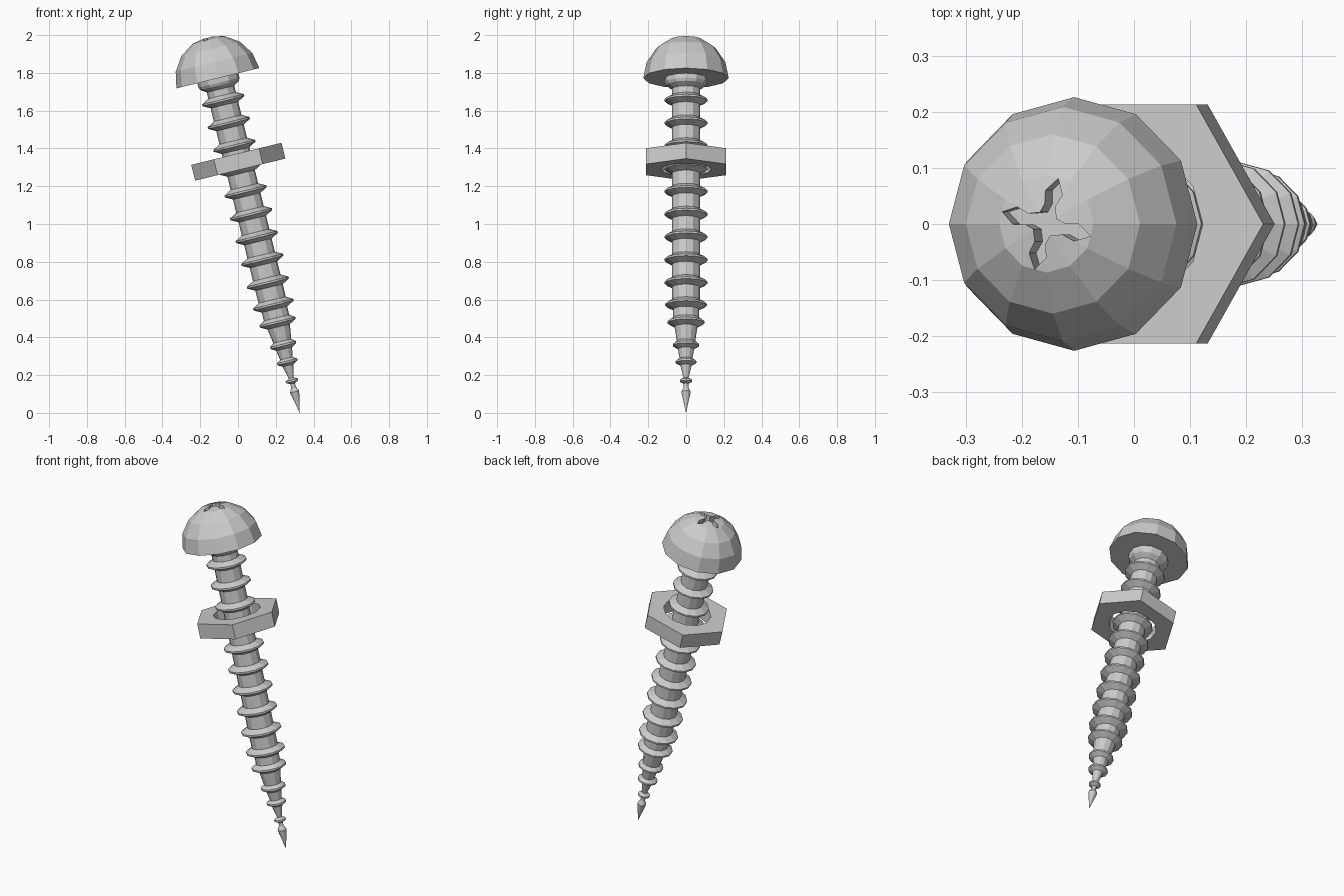
import bpy, bmesh
from math import sin, cos, pi, radians
from mathutils import Matrix

if "Cube" in bpy.data.objects:
    bpy.data.objects.remove(bpy.data.objects["Cube"])

# Everything is built along a local z axis (tip at origin), then leaned over
LEAN = Matrix.Translation((0.327, 0, 0)) @ Matrix.Rotation(radians(-13.75), 4, 'Y')
HEAD_S, HEAD_R = 1.824, 0.226


def finish(name, bm):
    bmesh.ops.remove_doubles(bm, verts=bm.verts, dist=1e-5)
    bmesh.ops.recalc_face_normals(bm, faces=bm.faces)
    bm.transform(LEAN)
    me = bpy.data.meshes.new(name)
    bm.to_mesh(me)
    bm.free()
    ob = bpy.data.objects.new(name, me)
    bpy.context.collection.objects.link(ob)
    return ob


def lathe(name, profile, n=12):
    bm = bmesh.new()
    rings = [[bm.verts.new((r * cos(2 * pi * i / n), r * sin(2 * pi * i / n), z))
              for i in range(n)] if r > 0 else [bm.verts.new((0, 0, z))]
             for r, z in profile]
    for a, b in zip(rings, rings[1:]):
        for i in range(n):
            j = (i + 1) % n
            quad = [a[i % len(a)], a[j % len(a)], b[j % len(b)], b[i % len(b)]]
            bm.faces.new(list(dict.fromkeys(quad)))
    return finish(name, bm)


def prism(name, outline, z0, z1):
    bm = bmesh.new()
    f = bm.faces.new([bm.verts.new((x, y, z0)) for x, y in outline])
    ext = bmesh.ops.extrude_face_region(bm, geom=[f])
    top = [v for v in ext['geom'] if isinstance(v, bmesh.types.BMVert)]
    bmesh.ops.translate(bm, verts=top, vec=(0, 0, z1 - z0))
    return finish(name, bm)


def polygon(r, n):
    return [(r * cos(2 * pi * i / n), r * sin(2 * pi * i / n)) for i in range(n)]


def cut(ob, cutter):
    mod = ob.modifiers.new('cut', 'BOOLEAN')
    mod.object, mod.operation, mod.solver = cutter, 'DIFFERENCE', 'EXACT'
    cutter.hide_render = True
    bpy.context.view_layer.objects.active = ob
    bpy.ops.object.modifier_apply(modifier=mod.name)
    bpy.data.objects.remove(cutter)


# Threaded shaft: pointed tip, tapering end, ridge rings up to the head
ridges = [(0.175, 0.033, 0.013), (0.278, 0.055, 0.032), (0.370, 0.070, 0.046),
          (0.494, 0.098, 0.065), (0.590, 0.110, 0.074)]
ridges += [(0.71 + 0.1243 * i, 0.114, 0.075) for i in range(9)]
profile = [(0, 0), (0.025, 0.115), (0.013, 0.14)]
for s, outer, core in ridges:
    h = 0.014 + 0.16 * core
    profile += [(core * 0.94 if s < 0.6 else core, s - h), (outer, s - 0.005),
                (outer, s + 0.005), (core * 1.06 if s < 0.58 else core, s + h)]
profile += [(0.075, 1.765), (0.105, 1.785), (0.112, 1.80), (0.112, 1.84), (0, 1.84)]
lathe('threaded_shaft', profile)

# Domed head with a cross recess
dome = [(0, HEAD_S)] + [(HEAD_R * cos(radians(22.5 * i)), HEAD_S + HEAD_R * sin(radians(22.5 * i)))
                        for i in range(4)] + [(0, HEAD_S + HEAD_R)]
head = lathe('domed_head', dome)
cross = []
for k in range(4):
    a = radians(-15 + 90 * k)
    for r, t in [(0.035, -0.010), (0.058, -0.016), (0.084, 0), (0.058, 0.016),
                 (0.035, 0.010), (0.018, 0.014)]:
        cross.append((r * cos(a) - t * sin(a), r * sin(a) + t * cos(a)))
cut(head, prism('cross_cutter', cross, HEAD_S + HEAD_R - 0.065, HEAD_S + HEAD_R + 0.1))

# Hexagonal nut with a round hole, loose around the shaft
nut = prism('hex_nut', polygon(0.246, 6), 1.326, 1.412)
cut(nut, prism('hole_cutter', polygon(0.135, 12), 1.2, 1.5))
